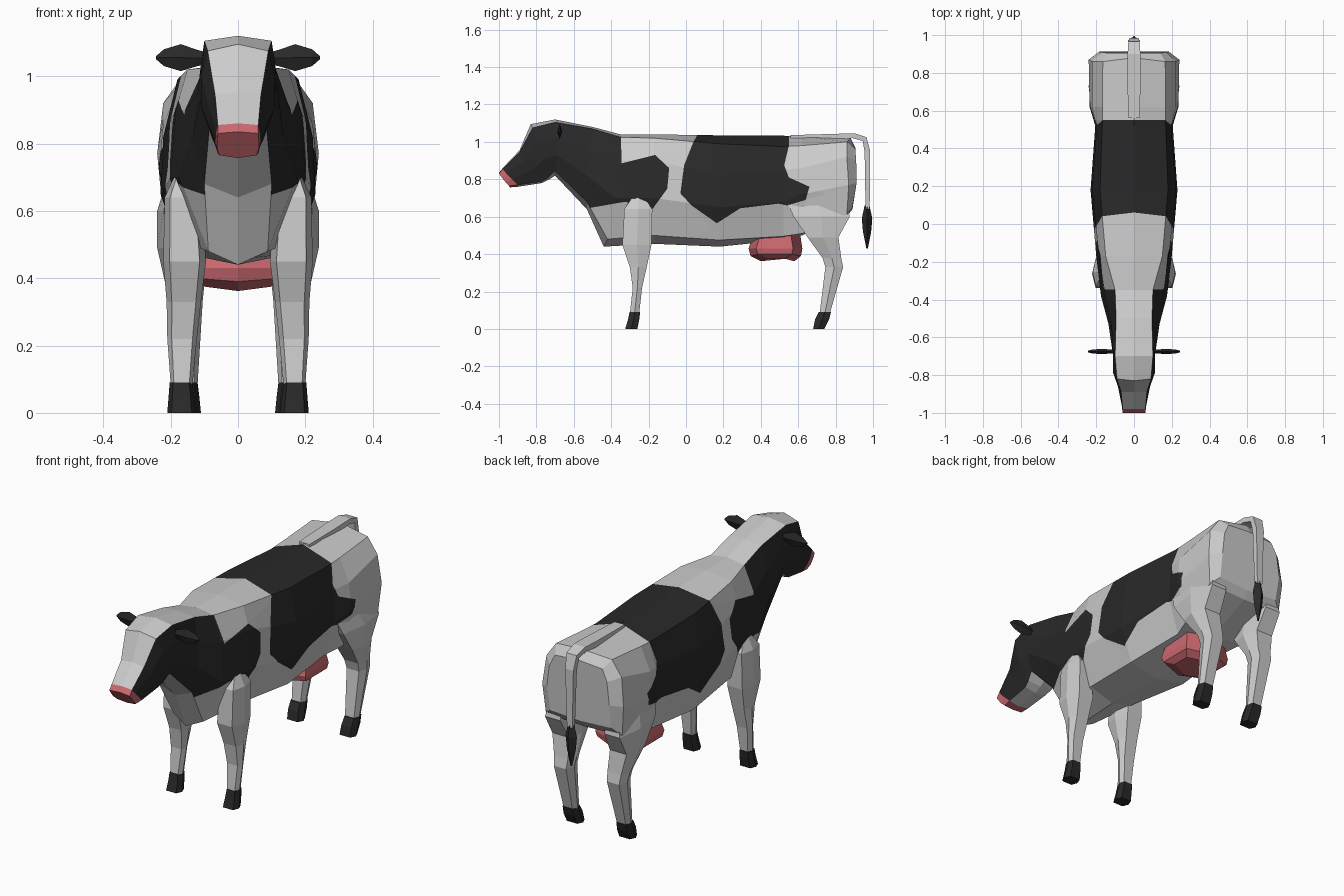
import bpy, bmesh
from mathutils import Vector

if "Cube" in bpy.data.objects:
    bpy.data.objects.remove(bpy.data.objects["Cube"])


def make_mat(name, rgb):
    m = bpy.data.materials.new(name)
    m.diffuse_color = (*rgb, 1)
    m.use_nodes = True
    m.node_tree.nodes["Principled BSDF"].inputs["Base Color"].default_value = m.diffuse_color
    return m


WHITE = make_mat("white hide", (0.60, 0.60, 0.60))
BLACK = make_mat("black hide", (0.022, 0.022, 0.022))
PINK = make_mat("pink skin", (0.60, 0.14, 0.16))


def loft(bm, rings):
    """Skin a list of point rings and cap both ends; returns rows of faces."""
    vs = [[bm.verts.new(p) for p in r] for r in rings]
    n = len(vs[0])
    rows = [[bm.faces.new((a[j], a[(j + 1) % n], b[(j + 1) % n], b[j])) for j in range(n)]
            for a, b in zip(vs, vs[1:])]
    caps = [bm.faces.new(vs[0]), bm.faces.new(vs[-1])]
    return rows, caps


def finish(bm, name, mats):
    bmesh.ops.recalc_face_normals(bm, faces=bm.faces)
    me = bpy.data.meshes.new(name)
    bm.to_mesh(me)
    bm.free()
    for m in mats:
        me.materials.append(m)
    ob = bpy.data.objects.new(name, me)
    bpy.context.collection.objects.link(ob)
    return ob


def part(name, rings, mat):
    bm = bmesh.new()
    loft(bm, rings)
    return finish(bm, name, [mat])


def inside(y, z, poly):
    hit = False
    for (y0, z0), (y1, z1) in zip(poly, poly[1:] + poly[:1]):
        if (z0 > z) != (z1 > z) and y < (y1 - y0) * (z - z0) / (z1 - z0) + y0:
            hit = not hit
    return hit


# Body, neck and head: half sections from top centre down to bottom centre
HEAD = [
    [(0, -1.0, .835), (.06, -1.0, .83), (.062, -.985, .81), (.062, -.965, .785), (.055, -.945, .765), (0, -.94, .757)],
    [(0, -.98, .86), (.06, -.98, .855), (.065, -.96, .83), (.067, -.93, .80), (.06, -.90, .77), (0, -.90, .76)],
    [(0, -.89, .955), (.068, -.89, .945), (.085, -.86, .90), (.085, -.82, .85), (.065, -.77, .79), (0, -.77, .78)],
    [(0, -.83, 1.095), (.09, -.82, 1.075), (.11, -.79, 1.0), (.11, -.76, .91), (.075, -.735, .81), (0, -.73, .80)],
    [(0, -.70, 1.12), (.10, -.70, 1.105), (.112, -.69, 1.02), (.112, -.69, .93), (.085, -.70, .845), (0, -.70, .82)],
    [(0, -.50, 1.08), (.095, -.50, 1.07), (.12, -.52, .95), (.135, -.53, .82), (.10, -.53, .68), (0, -.53, .64)],
    [(0, -.35, 1.04), (.10, -.35, 1.025), (.155, -.36, .90), (.175, -.38, .70), (.088, -.42, .48), (0, -.44, .44)],
]
# Straight sections: y followed by (x, z) pairs
TRUNK = [
    (-.17, [(0, 1.04), (.15, 1.02), (.185, .90), (.20, .70), (.14, .50), (0, .455)]),
    (.18, [(0, 1.035), (.18, .99), (.222, .82), (.23, .65), (.17, .475), (0, .44)]),
    (.52, [(0, 1.033), (.168, .975), (.197, .85), (.205, .68), (.15, .495), (0, .475)]),
    (.62, [(0, 1.03), (.168, .98), (.222, .86), (.235, .72), (.18, .51), (0, .50)]),
]
RUMP = [
    [(0, .88, 1.02), (.165, .86, 1.0), (.222, .86, .92), (.24, .87, .77), (.225, .86, .61), (0, .86, .60)],
    [(0, .905, .97), (.14, .905, .96), (.17, .91, .90), (.185, .912, .78), (.18, .89, .65), (0, .89, .64)],
]
halves = HEAD + [[(x, y, z) for x, z in pts] for y, pts in TRUNK] + RUMP

# Hide patches as side outlines (y, z)
NECK_PATCH = [(-1.1, 1.2), (-.35, 1.2), (-.345, .885), (-.165, .93), (-.09, .86), (-.10, .75),
              (-.18, .64), (-.325, .68), (-.525, .645), (-.72, .70), (-1.1, .70)]
BACK_PATCH = [(.06, 1.2), (.06, 1.035), (.04, 1.0), (-.01, .875), (-.03, .725), (.03, .66), (.165, .565),
              (.29, .645), (.495, .67), (.54, .66), (.64, .69), (.66, .76), (.55, .81),
              (.525, .875), (.55, .98), (.55, 1.2)]

TOP, BOTTOM, SIDE, MUZZLE = 1, 2, 3, 4
bm = bmesh.new()
zone = bm.faces.layers.int.new("zone")
rows, caps = loft(bm, [h + [(-x, y, z) for x, y, z in h[4:0:-1]] for h in halves])
for i, row in enumerate(rows):
    for j, f in enumerate(row):
        f[zone] = MUZZLE if i == 0 else TOP if j in (0, 9) else BOTTOM if j in (4, 5) else SIDE
caps[0][zone] = MUZZLE
caps[1][zone] = BOTTOM

# Cut the hide along each patch edge, only where the edge runs
for poly in (NECK_PATCH, BACK_PATCH):
    for (y0, z0), (y1, z1) in zip(poly, poly[1:] + poly[:1]):
        faces = []
        for f in bm.faces:
            ys = [v.co.y for v in f.verts]
            zs = [v.co.z for v in f.verts]
            if (f[zone] in (TOP, SIDE) and min(ys) < max(y0, y1) and max(ys) > min(y0, y1)
                    and min(zs) < max(z0, z1) and max(zs) > min(z0, z1)):
                faces.append(f)
        geom = set(faces)
        for f in faces:
            geom.update(f.verts)
            geom.update(f.edges)
        if faces:
            bmesh.ops.bisect_plane(bm, geom=list(geom), dist=1e-5, plane_co=(0, y0, z0),
                                   plane_no=Vector((0, z0 - z1, y1 - y0)).normalized())
for f in bm.faces:
    c = f.calc_center_median()
    if f[zone] == MUZZLE:
        f.material_index = 2
    elif f[zone] == SIDE and inside(c.y, c.z, NECK_PATCH):
        f.material_index = 1
    elif f[zone] in (TOP, SIDE) and inside(c.y, c.z, BACK_PATCH):
        f.material_index = 1
finish(bm, "body", [WHITE, BLACK, PINK])


def leg_ring(s, z, y0, y1, x0, x1):
    """Six-sided section with narrower front and back edges."""
    a, b, m = x0 + .15 * (x1 - x0), x1 - .15 * (x1 - x0), (y0 + y1) / 2
    pts = [(x0, m), (a, y0), (b, y0), (x1, m), (b, y1), (a, y1)]
    return [(s * x, y, z) for x, y in pts]


# Legs: z, front y, back y, inner x, outer x
FRONT_LEG = [(.70, -.29, -.22, .14, .19), (.64, -.33, -.18, .11, .218), (.45, -.34, -.185, .095, .222),
             (.33, -.30, -.21, .11, .212), (.22, -.285, -.235, .122, .21), (.085, -.30, -.25, .135, .20)]
FRONT_HOOF = [(.09, -.302, -.245, .135, .203), (.05, -.31, -.25, .13, .206), (0, -.325, -.26, .125, .21)]
REAR_LEG = [(.68, .54, .86, .13, .215), (.60, .575, .875, .11, .24), (.49, .65, .815, .10, .24),
            (.38, .73, .83, .10, .215), (.33, .745, .84, .105, .208), (.085, .715, .77, .12, .195)]
REAR_HOOF = [(.09, .71, .775, .12, .198), (.05, .69, .765, .115, .20), (0, .68, .74, .11, .20)]
# Ears: x, low z, high z, half thickness
EAR = [(.09, 1.035, 1.07, .008), (.12, 1.03, 1.078, .011), (.17, 1.015, 1.095, .013),
       (.22, 1.03, 1.08, .011), (.243, 1.05, 1.06, .004)]

for side, s in (("right", 1), ("left", -1)):
    for name, rows, mat in (("front_leg", FRONT_LEG, WHITE), ("front_hoof", FRONT_HOOF, BLACK),
                            ("rear_leg", REAR_LEG, WHITE), ("rear_hoof", REAR_HOOF, BLACK)):
        part(f"{name}_{side}", [leg_ring(s, *r) for r in rows], mat)
    part(f"ear_{side}", [[(s * x, -.675 - t, (lo + hi) / 2), (s * x, -.675, hi),
                          (s * x, -.675 + t, (lo + hi) / 2), (s * x, -.675, lo)]
                         for x, lo, hi, t in EAR], BLACK)

# Udder: z, front y, back y, half width, with a slightly sagging middle
UDDER = [(.51, .36, .61, .12, 0), (.43, .335, .622, .135, 0), (.40, .345, .615, .13, .01), (.375, .40, .58, .10, .013)]
part("udder", [[(-w, y0 + .04, z), (0, y0, z - d), (w, y0 + .04, z),
                (w, y1 - .05, z), (0, y1, z - d), (-w, y1 - .05, z)]
               for z, y0, y1, w, d in UDDER], PINK)

# Tail: y and z of the outer and inner edge, half width
TAIL = [(.56, 1.036, .56, 1.01, .03), (.80, 1.043, .80, 1.01, .036), (.90, 1.046, .89, 1.02, .034),
        (.965, 1.025, .945, 1.005, .03), (.985, .95, .955, .945, .024), (.982, .64, .96, .64, .016)]
part("tail", [[(-w, yi, zi), (-w, yo, zo), (w, yo, zo), (w, yi, zi)]
              for yo, zo, yi, zi, w in TAIL], WHITE)

# Tail tuft: z, half size
part("tail_tuft", [[(-r * 1.2, .968, z), (0, .968 - r, z), (r * 1.2, .968, z), (0, .968 + r, z)]
                   for z, r in ((.66, .013), (.59, .028), (.52, .022), (.43, .004))], BLACK)
